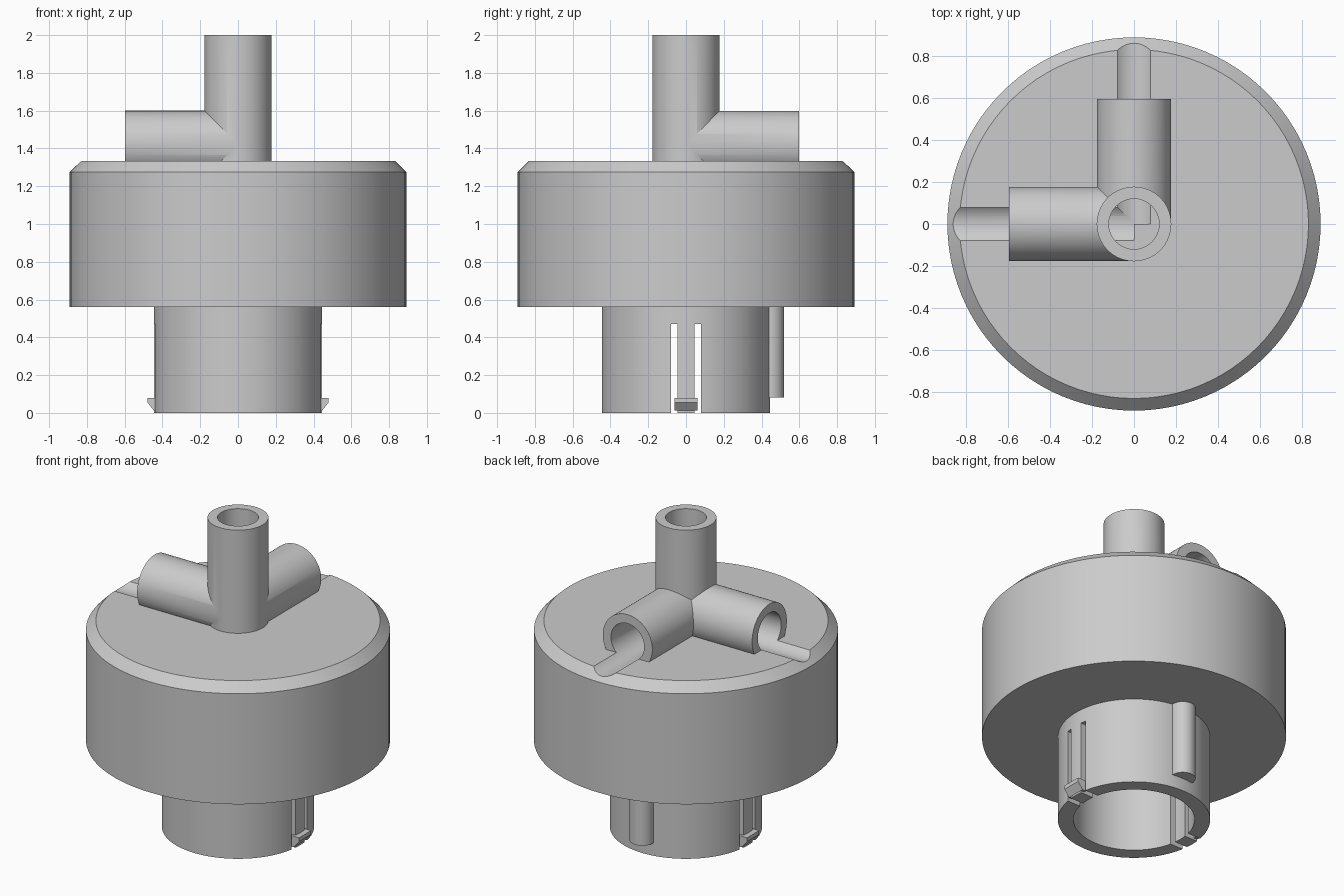
import bpy, bmesh, math
from mathutils import Vector

cube = bpy.data.objects.get("Cube")
if cube:
    bpy.data.objects.remove(cube, do_unlink=True)

grey = bpy.data.materials.new("plain grey")
grey.use_nodes = True
colour = (0.6, 0.6, 0.6, 1)
grey.diffuse_color = colour
grey.node_tree.nodes["Principled BSDF"].inputs["Base Color"].default_value = colour

SIDES = 96


def finish(name, bm):
    bmesh.ops.recalc_face_normals(bm, faces=bm.faces)
    mesh = bpy.data.meshes.new(name)
    bm.to_mesh(mesh)
    bm.free()
    mesh.materials.append(grey)
    obj = bpy.data.objects.new(name, mesh)
    bpy.context.collection.objects.link(obj)
    return obj


def rod(name, start, end, radius, sides=SIDES):
    """Solid cylinder between two points."""
    start, end = Vector(start), Vector(end)
    axis = end - start
    bm = bmesh.new()
    bmesh.ops.create_cone(bm, cap_ends=True, segments=sides, radius1=radius,
                          radius2=radius, depth=axis.length)
    turn = axis.to_track_quat('Z', 'Y').to_matrix().to_4x4()
    bmesh.ops.transform(bm, matrix=turn, verts=bm.verts)
    bmesh.ops.translate(bm, vec=(start + end) / 2, verts=bm.verts)
    return finish(name, bm)


def prism(name, outline, y0, y1):
    """Outline in x and z, extruded along y."""
    bm = bmesh.new()
    face = bm.faces.new([bm.verts.new((x, y0, z)) for x, z in outline])
    side = bmesh.ops.extrude_face_region(bm, geom=[face])["geom"]
    moved = [v for v in side if isinstance(v, bmesh.types.BMVert)]
    bmesh.ops.translate(bm, vec=(0, y1 - y0, 0), verts=moved)
    return finish(name, bm)


def lathe(name, profile):
    """Closed profile of radius and height, revolved about z."""
    bm = bmesh.new()
    verts = [bm.verts.new((r, 0, z)) for r, z in profile]
    edges = [bm.edges.new((a, b)) for a, b in zip(verts, verts[1:] + verts[:1])]
    bmesh.ops.spin(bm, geom=verts + edges, cent=(0, 0, 0), axis=(0, 0, 1),
                   angle=math.tau, steps=SIDES)
    bmesh.ops.remove_doubles(bm, verts=bm.verts, dist=0.0001)
    return finish(name, bm)


def combine(target, tool, operation):
    mod = target.modifiers.new(operation, 'BOOLEAN')
    mod.operation, mod.solver, mod.object = operation, 'MANIFOLD', tool
    bpy.context.view_layer.objects.active = target
    bpy.ops.object.modifier_apply(modifier=mod.name)
    bpy.data.objects.remove(tool, do_unlink=True)


def smooth(obj):
    bpy.ops.object.select_all(action='DESELECT')
    obj.select_set(True)
    bpy.context.view_layer.objects.active = obj
    bpy.ops.object.shade_smooth_by_angle(angle=math.radians(25))


# Drum with a bevelled upper rim
drum = rod("drum_with_pipes", (0, 0, 0.56), (0, 0, 1.333), 0.891)
bm = bmesh.new()
bm.from_mesh(drum.data)
rim = [e for e in bm.edges if all(v.co.z > 1.3 for v in e.verts)]
bmesh.ops.bevel(bm, geom=rim, offset=0.058, segments=1, affect='EDGES')
bm.to_mesh(drum.data)
bm.free()

# Upright pipe and two level branches, each a hair slimmer than the last
# so that no surfaces coincide, then their bores
LEVEL, OUTER, BORE, TRIM = 1.422, 0.178, 0.12, 0.0004
pipes = [((0, 0, 1.2), (0, 0, 2)),
         ((0, 0, LEVEL), (-0.597, 0, LEVEL)),
         ((0, 0, LEVEL), (0, 0.597, LEVEL))]
for i, (start, end) in enumerate(pipes):
    combine(drum, rod("pipe", start, end, OUTER - i * TRIM), 'UNION')
bores = [((0, 0, 1.333), (0, 0, 2.1)),
         ((0, 0, LEVEL), (-1, 0, LEVEL)),
         ((0, 0, LEVEL), (0, 1, LEVEL))]
for i, (start, end) in enumerate(bores):
    combine(drum, rod("bore", start, end, BORE - i * TRIM), 'DIFFERENCE')
smooth(drum)

# Hollow neck, slotted on both sides to leave spring fingers
neck = lathe("neck", [(0.355, 0), (0.446, 0), (0.446, 0.565), (0.355, 0.565)])
for y in (-0.0625, 0.0625):
    slot = prism("slot", [(-0.6, -0.1), (0.6, -0.1), (0.6, 0.47), (-0.6, 0.47)],
                 y - 0.0175, y + 0.0175)
    combine(neck, slot, 'DIFFERENCE')
smooth(neck)

# Wedge catches at the finger tips
for side, label in ((1, "left"), (-1, "right")):
    wedge = [(0.42, 0.08), (0.48, 0.08), (0.48, 0.055), (0.445, 0.012), (0.42, 0.012)]
    prism(label + "_catch", [(side * x, z) for x, z in wedge], -0.062, 0.062)

# Rounded locating key on the back of the neck
key = rod("locating_key", (0, 0.445, 0.082), (0, 0.445, 0.565), 0.075, 48)
combine(key, rod("hollow", (0, 0, -0.1), (0, 0, 0.7), 0.4), 'DIFFERENCE')
smooth(key)
